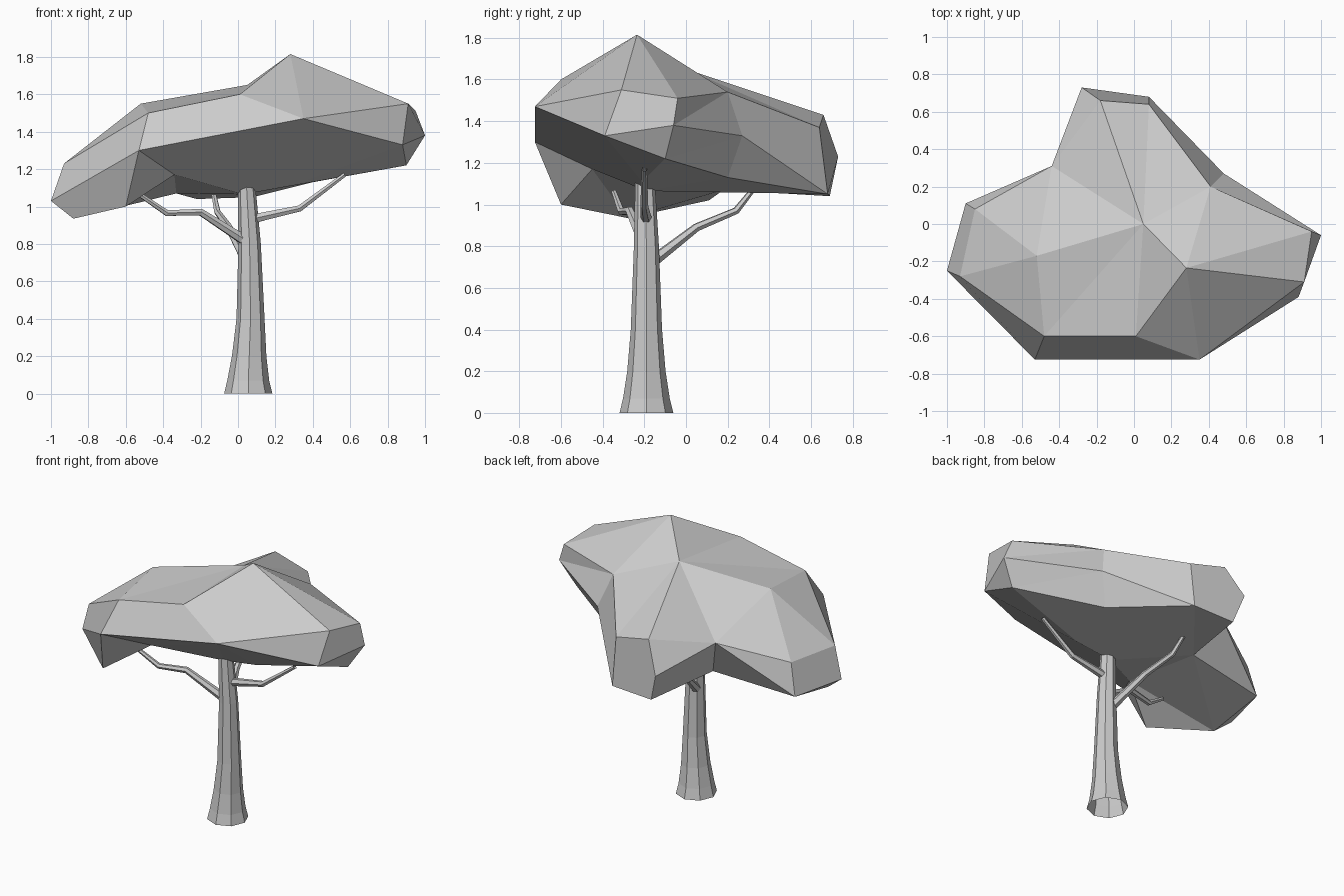
import bpy, bmesh

if "Cube" in bpy.data.objects:
    bpy.data.objects.remove(bpy.data.objects["Cube"])


def limb(name, points, sides):
    """Tapered faceted tube through (x, y, z, radius) points."""
    cu = bpy.data.curves.new(name, 'CURVE')
    cu.dimensions = '3D'
    cu.fill_mode = 'FULL'
    cu.bevel_depth = 1.0
    cu.bevel_resolution = (sides - 4) // 2
    sp = cu.splines.new('POLY')
    sp.points.add(len(points) - 1)
    sp.use_smooth = False
    for p, (x, y, z, r) in zip(sp.points, points):
        p.co = (x, y, z, 1)
        p.radius = r
    ob = bpy.data.objects.new(name, cu)
    bpy.context.collection.objects.link(ob)
    return ob


# Trunk, flared at the foot and open below
limb("trunk", [(.055, -.19, 0, .129), (.055, -.19, .07, .112),
               (.06, -.19, .2, .092), (.067, -.19, .4, .075),
               (.062, -.19, .8, .06), (.045, -.197, 1.12, .047)], 8)

# Branches
limb("right_branch", [(.06, -.19, .93, .028), (.33, -.2, .99, .019),
                      (.57, -.2, 1.17, .013)], 6)
limb("left_branch", [(.05, -.2, .81, .03), (-.2, -.27, .97, .021),
                     (-.38, -.31, .965, .018), (-.52, -.345, 1.06, .013)], 6)
limb("back_branch", [(.04, -.17, .72, .03), (-.05, .05, .89, .021),
                     (-.11, .24, .97, .018), (-.13, .32, 1.07, .013)], 6)

# Canopy: top (P, Q, R), upper ring (U), rim (M), underside ring and middle (B, C, D)
pts = {
    'P': (.28, -.235, 1.815), 'Q': (.05, 0, 1.65), 'R': (-.52, -.17, 1.55),
    'U0': (.95, -.04, 1.51), 'M0': (1, -.06, 1.38), 'B0': (.9, -.1, 1.22),
    'U1': (.41, .2, 1.54), 'M1': (.48, .27, 1.33), 'B1': (.4, .2, 1.13),
    'U2': (.08, .64, 1.37), 'B2': (.08, .68, 1.05),
    'U3': (-.18, .66, 1.43), 'M3': (-.28, .73, 1.23), 'B3': (-.22, .69, 1.04),
    'U4': (-.44, .31, 1.34), 'B4': (-.33, .18, 1.07),
    'U5': (-.85, .08, 1.23), 'M5': (-.9, .11, 1.02),
    'U6': (-.93, -.28, 1.23), 'M6': (-1, -.25, 1.03), 'B6': (-.88, -.28, .935),
    'U7': (-.48, -.6, 1.5), 'M7': (-.53, -.725, 1.3), 'B7': (-.6, -.6, 1.0),
    'U8': (.01, -.6, 1.6), 'M8': (.35, -.725, 1.47), 'B8': (-.34, -.45, 1.17),
    'U9': (.91, -.31, 1.55), 'M9': (.88, -.39, 1.33),
    'C': (.03, -.19, 1.065), 'D': (.28, -.21, 1.11),
}
faces = [
    # crown
    "P U8 M8", "P M8 U9", "P U9 U0", "P U0 U1", "P U1 Q", "P Q U8",
    "Q U1 U2", "Q U2 U3", "Q U3 U4", "Q U4 R", "R U4 U5", "R U5 U6",
    "R U6 U7", "R U7 Q", "Q U7 U8",
    # sides
    "U9 M9 M0 U0", "M9 B0 M0", "M8 M9 U9", "U0 M0 U1", "M0 M1 U1",
    "M0 B0 M1", "B0 B1 M1", "U1 M1 B2 U2", "M1 B1 B2", "U2 B2 B3 M3 U3",
    "U3 M3 U4", "M3 B3 B4 U4", "U4 B4 M5", "U4 M5 U5", "U5 M5 M6 U6",
    "M5 B6 M6", "U6 M6 M7 U7", "U7 M7 M8 U8", "M6 B6 B7 M7", "M7 B7 B8",
    # underside
    "M7 B8 M8", "M8 B8 C", "M8 C D", "M8 D M9", "M9 D B0", "B0 D B1",
    "D C B1", "C B2 B1",
    "C B8 B4", "C B4 B2", "B2 B4 B3", "B4 B8 B6", "B4 B6 M5", "B8 B7 B6",
]
bm = bmesh.new()
v = {k: bm.verts.new(c) for k, c in pts.items()}
for f in faces:
    bm.faces.new([v[k] for k in f.split()])
bmesh.ops.recalc_face_normals(bm, faces=bm.faces[:])
me = bpy.data.meshes.new("canopy")
bm.to_mesh(me)
bm.free()
bpy.context.collection.objects.link(bpy.data.objects.new("canopy", me))
